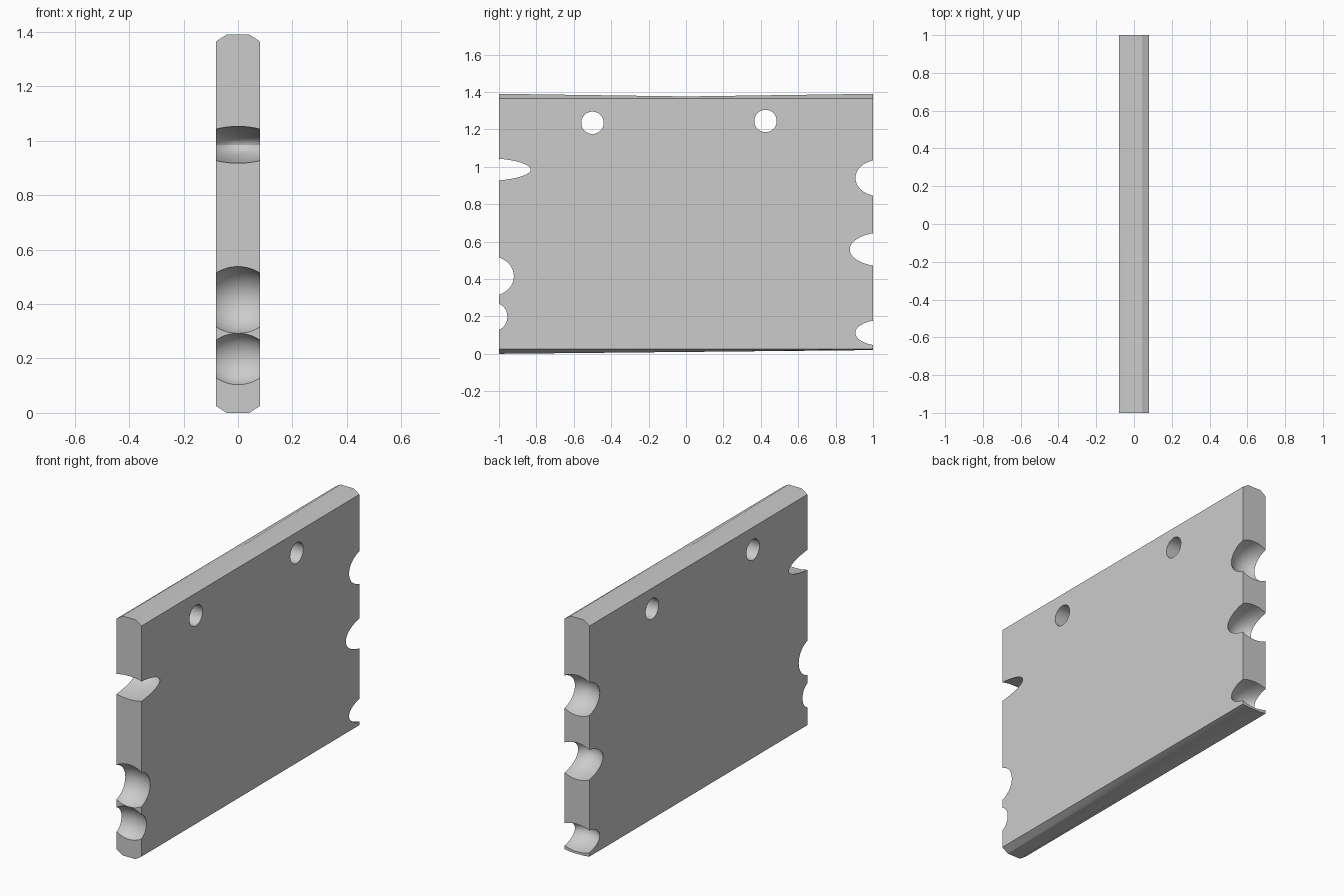
import bpy, bmesh, math

if "Cube" in bpy.data.objects:
    bpy.data.objects.remove(bpy.data.objects["Cube"])

HALF = 0.08  # half thickness of the plate


def make_plate():
    # Chamfered cross-section lofted along y; top sags, bottom rises slightly
    bm = bmesh.new()
    rings = []
    for y, bottom, top in [(-1, 0.0, 1.39), (0, 0.01, 1.376), (1, 0.02, 1.39)]:
        section = [(-HALF, 0.025), (-0.042, bottom), (0.042, bottom), (HALF, 0.025),
                   (HALF, 1.365), (0.042, top), (-0.042, top), (-HALF, 1.365)]
        rings.append([bm.verts.new((x, y, z)) for x, z in section])
    for a, b in zip(rings, rings[1:]):
        for i in range(8):
            j = (i + 1) % 8
            bm.faces.new((a[i], a[j], b[j], b[i]))
    bm.faces.new(rings[0])
    bm.faces.new(rings[-1])
    bmesh.ops.recalc_face_normals(bm, faces=bm.faces)
    mesh = bpy.data.meshes.new("plate")
    bm.to_mesh(mesh)
    bm.free()
    obj = bpy.data.objects.new("plate", mesh)
    bpy.context.collection.objects.link(obj)
    return obj


def cut(target, cutter):
    cutter.hide_render = True
    bpy.context.view_layer.objects.active = target
    mod = target.modifiers.new("cut", 'BOOLEAN')
    mod.operation = 'DIFFERENCE'
    mod.solver = 'EXACT'
    mod.object = cutter
    bpy.ops.object.modifier_apply(modifier=mod.name)
    bpy.data.objects.remove(cutter, do_unlink=True)


def bite(target, side, z, half_height, depth, k):
    # Ellipsoid sized so its outline on the plate's faces has this height and depth
    offset = 0.5 * depth
    ry = (offset + depth) / k
    rz = half_height / (k * math.sqrt(1 - (1 / 3) ** 2))
    rx = HALF / math.sqrt(1 - k * k)
    bpy.ops.mesh.primitive_uv_sphere_add(segments=48, ring_count=24, radius=1,
                                         location=(0, side * (1 + offset), z))
    cutter = bpy.context.object
    cutter.scale = (rx, ry, rz)
    bpy.context.view_layer.update()
    cut(target, cutter)


plate = make_plate()

# Bites out of both ends
for side, z, h, d, k in [(-1, 0.985, 0.058, 0.17, 0.87),
                         (-1, 0.415, 0.10, 0.08, 0.83),
                         (-1, 0.198, 0.07, 0.045, 0.76),
                         (1, 0.94, 0.095, 0.095, 0.83),
                         (1, 0.558, 0.087, 0.125, 0.83),
                         (1, 0.112, 0.065, 0.095, 0.83)]:
    bite(plate, side, z, h, d, k)

# Hanging holes
for y, z in [(-0.50, 1.235), (0.425, 1.245)]:
    bpy.ops.mesh.primitive_cylinder_add(vertices=32, radius=0.06, depth=0.5,
                                        location=(0, y, z), rotation=(0, math.pi / 2, 0))
    hole = bpy.context.object
    bpy.context.view_layer.update()
    cut(plate, hole)

bpy.ops.object.select_all(action='DESELECT')
plate.select_set(True)
bpy.context.view_layer.objects.active = plate
bpy.ops.object.shade_smooth_by_angle(angle=math.radians(25))
